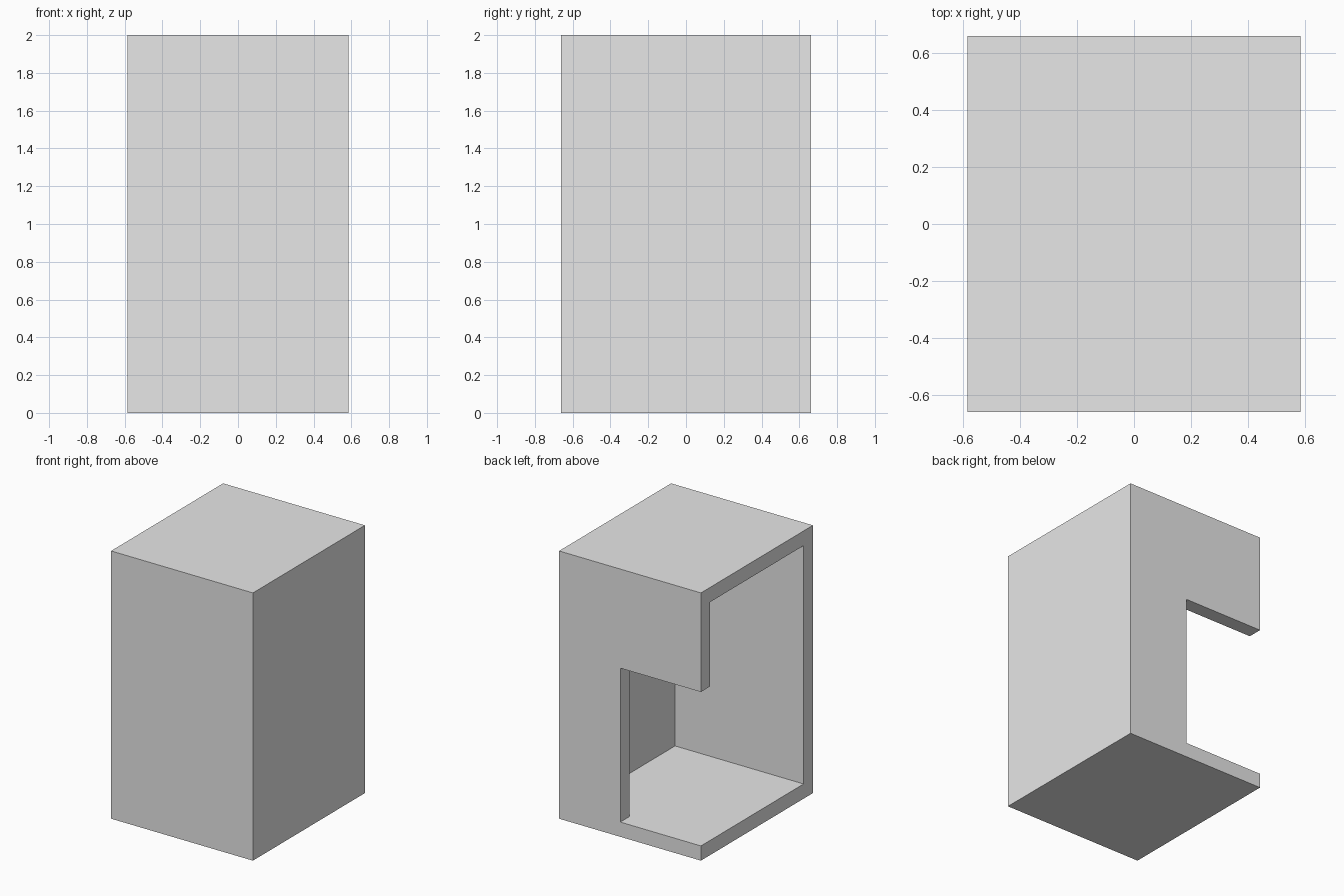
import bpy

cube = bpy.data.objects.get("Cube")
if cube:
    bpy.data.objects.remove(cube, do_unlink=True)

# Overall half width, half depth, height and wall thickness
W, D, H, T = 0.586, 0.661, 2.0, 0.11
OUT = 0.2  # how far cutters reach past the outside

grey = bpy.data.materials.new("light_grey")
grey.use_nodes = True
colour = (0.8, 0.8, 0.8, 1)
grey.diffuse_color = colour
grey.node_tree.nodes["Principled BSDF"].inputs["Base Color"].default_value = colour


def box(name, low, high):
    """Axis-aligned box between two corners."""
    bpy.ops.mesh.primitive_cube_add(size=1)
    ob = bpy.context.object
    ob.name = ob.data.name = name
    for v in ob.data.vertices:
        v.co = [l + (h - l) * (c + 0.5) for l, h, c in zip(low, high, v.co)]
    ob.data.materials.append(grey)
    return ob


# Outer block of the housing
shell = box("housing_shell", (-W, -D, 0), (W, D, H))

# Hollow, open on the model's right side
hollow = box("hollow_cutter", (-W - OUT, -D + T, T), (W - T, D - T, H - T))

# Opening in the back wall that runs out to the open side
opening = box("back_opening_cutter", (-W - OUT, D - T - OUT, T), (0.08, D + OUT, 1.26))

for cutter in (hollow, opening):
    cutter.hide_render = True
    cut = shell.modifiers.new(cutter.name, "BOOLEAN")
    cut.operation = "DIFFERENCE"
    cut.solver = "EXACT"
    cut.object = cutter
    bpy.context.view_layer.objects.active = shell
    bpy.ops.object.modifier_apply(modifier=cut.name)
    bpy.data.objects.remove(cutter, do_unlink=True)
